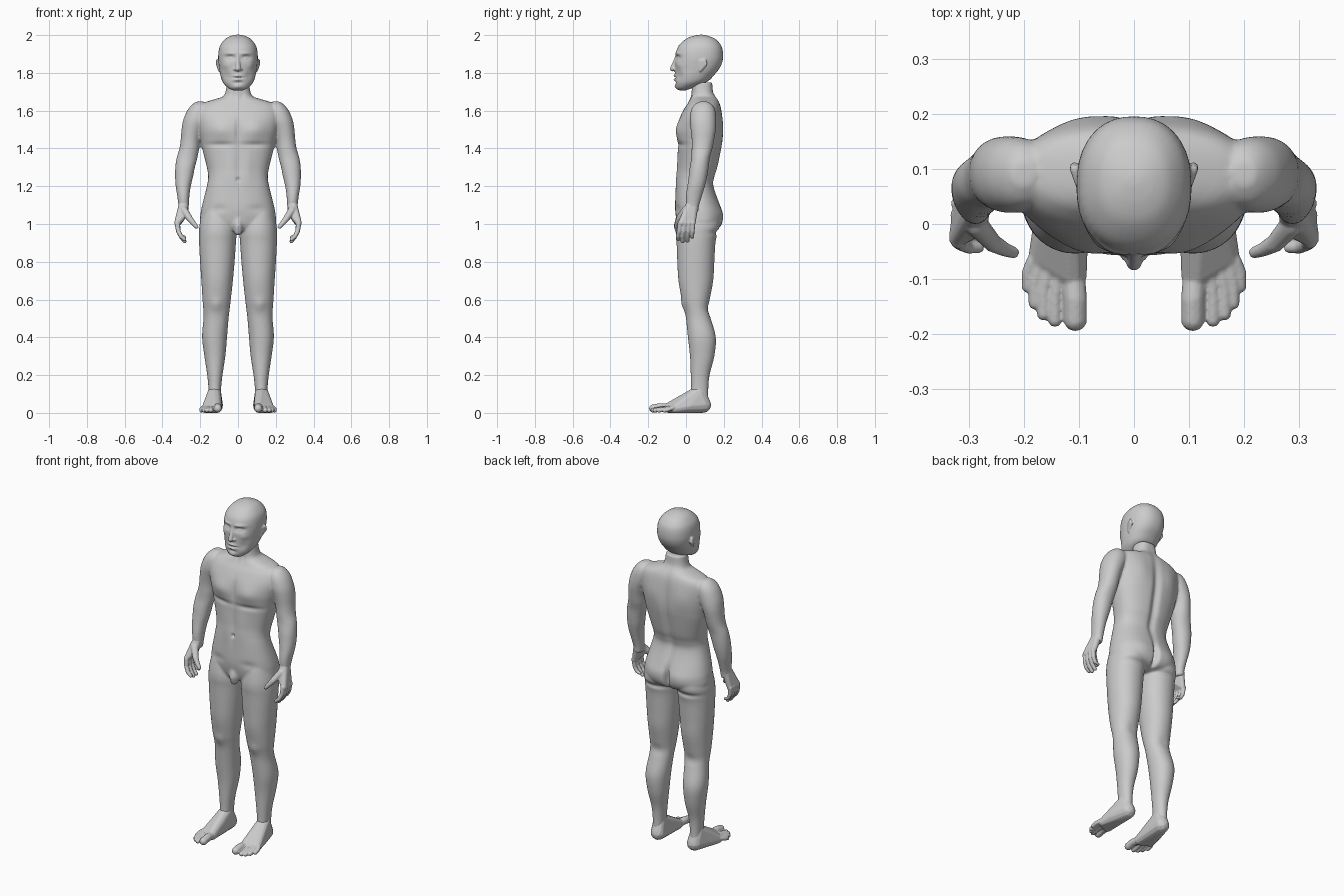
import bpy, bmesh, math
from mathutils import Vector


def loft(bm, rows, power=2.0, sides=40, steps=5):
    """Stack horizontal rings; row = z, x_min, x_max, y_front, y_back."""
    rows = [Vector(r) for r in rows]
    dense = []
    for i in range(len(rows) - 1):
        a, b, c, d = (rows[max(0, min(len(rows) - 1, i + k))] for k in (-1, 0, 1, 2))
        for s in range(steps):
            t = s / steps
            dense.append(0.5 * (2 * b + (c - a) * t + (2 * a - 5 * b + 4 * c - d) * t * t
                                + (3 * b - a - 3 * c + d) * t ** 3))
    dense.append(rows[-1])
    rings = []
    for z, x0, x1, y0, y1 in dense:
        ring = []
        for k in range(sides):
            ang = 2 * math.pi * k / sides
            c, s = math.cos(ang), math.sin(ang)
            px = math.copysign(abs(c) ** (2 / power), c)
            py = math.copysign(abs(s) ** (2 / power), s)
            ring.append(bm.verts.new(((x0 + x1) / 2 + px * (x1 - x0) / 2,
                                      (y0 + y1) / 2 + py * (y1 - y0) / 2, z)))
        rings.append(ring)
    for a, b in zip(rings, rings[1:]):
        for k in range(sides):
            n = (k + 1) % sides
            bm.faces.new((a[k], b[k], b[n], a[n]))
    bm.faces.new(rings[0])
    bm.faces.new(rings[-1][::-1])


def hull(bm, balls):
    """Convex skin around a set of balls (x, y, z, r)."""
    tmp = bmesh.new()
    for x, y, z, r in balls:
        res = bmesh.ops.create_icosphere(tmp, subdivisions=2, radius=r)
        bmesh.ops.translate(tmp, verts=res["verts"], vec=(x, y, z))
    pts = [v.co.copy() for v in tmp.verts]
    tmp.free()
    tmp = bmesh.new()
    for p in pts:
        tmp.verts.new(p)
    res = bmesh.ops.convex_hull(tmp, input=tmp.verts[:])
    bmesh.ops.delete(tmp, geom=[v for v in tmp.verts if not v.link_faces], context="VERTS")
    me = bpy.data.meshes.new("tmp")
    tmp.to_mesh(me)
    tmp.free()
    bm.from_mesh(me)
    bpy.data.meshes.remove(me)


def tube(bm, balls):
    for pair in zip(balls, balls[1:]):
        hull(bm, pair)


def fuse(name, bm, voxel, smooth, front=(), back=()):
    """Mirror, fuse into one skin, then sculpt bumps (x, z, rx, rz, dy)."""
    bmesh.ops.recalc_face_normals(bm, faces=bm.faces[:])
    me = bpy.data.meshes.new(name)
    bm.to_mesh(me)
    bm.free()
    ob = bpy.data.objects.new(name, me)
    bpy.context.collection.objects.link(ob)
    ob.modifiers.new("Mirror", "MIRROR").use_mirror_merge = False
    rm = ob.modifiers.new("Remesh", "REMESH")
    rm.mode, rm.voxel_size = "VOXEL", voxel
    sm = ob.modifiers.new("Smooth", "SMOOTH")
    sm.factor, sm.iterations = 0.5, smooth
    deps = bpy.context.evaluated_depsgraph_get()
    new = bpy.data.meshes.new_from_object(ob.evaluated_get(deps))
    ob.modifiers.clear()
    ob.data = new
    moves = []
    for v in new.vertices:
        ny = v.normal.y
        d = 0.0
        for x, z, rx, rz, dy in (front if ny < 0 else back):
            g = math.exp(-((abs(v.co.x) - x) / rx) ** 2 - ((v.co.z - z) / rz) ** 2)
            d += dy * g * min(1, abs(ny) * 1.6)
        moves.append(d)
    for v, d in zip(new.vertices, moves):
        v.co.y += d
        v.co.z = max(v.co.z, 0.0)
    for p in new.polygons:
        p.use_smooth = True
    return ob


# Torso and neck (half-width rows)
body = bmesh.new()
torso = [(1.75, .058, .03, .14), (1.70, .066, .03, .145), (1.675, .08, .025, .158),
         (1.66, .125, .02, .168), (1.64, .185, .01, .178), (1.61, .215, -.01, .186),
         (1.56, .222, -.033, .192), (1.5, .212, -.045, .196), (1.45, .2, -.046, .195),
         (1.4, .19, -.043, .188), (1.3, .165, -.045, .168), (1.25, .158, -.05, .152),
         (1.2, .165, -.054, .147), (1.1, .19, -.058, .18), (1.05, .199, -.055, .193),
         (1.0, .198, -.045, .188), (.97, .15, -.03, .165), (.955, .07, .0, .12)]
loft(body, [(z, -w, w, f, b) for z, w, f, b in torso], 2.35)
tube(body, [(0, -.03, 1.03, .025), (0, -.04, .99, .026), (0, -.035, .962, .023)])

# Leg
loft(body, [(1.1, .04, .18, -.03, .15), (1.0, .012, .203, -.05, .175),
            (.95, .008, .206, -.054, .166), (.9, .011, .206, -.05, .156),
            (.8, .018, .201, -.046, .15), (.7, .027, .194, -.04, .144),
            (.6, .038, .188, -.022, .126), (.55, .044, .184, -.008, .119),
            (.5, .05, .183, 0, .131), (.4, .058, .19, .01, .158),
            (.3, .067, .178, .021, .15), (.2, .082, .163, .025, .125),
            (.12, .09, .156, .026, .118), (.05, .09, .156, .02, .12)], 2.1)

# Arm
loft(body, [(1.648, .18, .222, .07, .115), (1.63, .16, .245, .042, .14),
            (1.6, .15, .269, .026, .155), (1.55, .16, .29, .02, .16),
            (1.5, .185, .299, .025, .158), (1.45, .2, .303, .03, .15),
            (1.4, .206, .31, .03, .14), (1.35, .215, .325, .028, .127),
            (1.3, .228, .332, .02, .12), (1.25, .238, .333, .014, .112),
            (1.2, .25, .33, .007, .1), (1.15, .257, .322, 0, .085),
            (1.1, .26, .316, 0, .07), (1.06, .264, .315, 0, .064)], 2.1)

# Muscle relief: chest, midline, navel, groin, knee / spine, shoulder blade, cleft, buttock fold
fuse("body", body, .0065, 5,
     front=[(.09, 1.5, .06, .05, -.014), (0, 1.49, .014, .07, .009), (.09, 1.42, .07, .014, .008),
            (0, 1.3, .01, .11, .005), (.05, 1.3, .03, .09, -.005), (0, 1.235, .008, .009, .012),
            (.1, 1.08, .04, .02, .005), (.115, .57, .03, .035, -.008), (.02, 1.675, .012, .02, .004)],
     back=[(0, 1.36, .022, .24, -.016), (.1, 1.53, .055, .07, .007), (0, 1.02, .013, .065, -.035),
           (.09, 1.04, .06, .06, .008), (.1, .955, .08, .014, -.01), (.11, .55, .03, .03, -.004)])

# Head with nose and ears
head = bmesh.new()
skull = [(2.002, .012, .07, .09), (1.995, .04, .035, .12), (1.98, .067, .0, .155),
         (1.95, .092, -.034, .183), (1.92, .102, -.05, .194), (1.88, .105, -.057, .196),
         (1.85, .103, -.059, .19), (1.82, .099, -.058, .175), (1.79, .094, -.058, .15),
         (1.76, .085, -.058, .122), (1.74, .073, -.056, .085), (1.72, .052, -.05, .035),
         (1.708, .03, -.038, .0)]
loft(head, [(z, -w, w, f, b) for z, w, f, b in skull], 2.25)
tube(head, [(0, -.047, 1.892, .01), (0, -.06, 1.85, .012), (0, -.071, 1.822, .0145)])
hull(head, [(.015, -.058, 1.82, .01), (0, -.062, 1.822, .011)])
hull(head, [(.098, .07, 1.862, .008), (.109, .1, 1.866, .008), (.109, .105, 1.845, .008),
            (.098, .075, 1.812, .007)])
fuse("head", head, .004, 3,
     front=[(.042, 1.88, .024, .013, .015), (.042, 1.878, .014, .008, -.008),
            (.042, 1.903, .03, .009, -.006), (.07, 1.84, .02, .018, -.005),
            (.06, 1.785, .02, .025, .006), (0, 1.785, .022, .007, -.008),
            (0, 1.764, .02, .007, -.008), (0, 1.775, .028, .004, .007),
            (0, 1.748, .025, .007, .005), (0, 1.726, .022, .013, -.007)])

# Hands: palm, fingers, thumb
hand = bmesh.new()
hull(hand, [(.288, .025, 1.105, .026), (.29, .042, 1.1, .024), (.322, -.026, 1.005, .016),
            (.315, .036, 1.005, .015), (.285, -.005, 1.05, .018)])
for y, ytip, tip, r in ((-.03, -.043, .918, .0125), (-.007, -.018, .908, .013),
                        (.016, .008, .91, .0125), (.037, .033, .93, .011)):
    tube(hand, [(.321, y, 1.005, r + .002), (.316, (y + ytip) / 2, .962, r),
                (.302, ytip, .935, r - .001), (.283, ytip, tip, r - .002)])
tube(hand, [(.288, .0, 1.075, .022), (.257, -.035, 1.03, .017),
            (.237, -.046, 1.005, .0135), (.22, -.052, .985, .011)])
fuse("hands", hand, .0035, 3)

# Feet: heel to ball, then five toes each
foot = bmesh.new()
hull(foot, [(.12, .092, .042, .042), (.124, .07, .11, .036), (.115, .0, .07, .03),
            (.113, -.09, .027, .028), (.168, -.06, .022, .025), (.15, .01, .035, .033)])
for x0, y0, x1, y1, r in ((.11, -.1, .107, -.174, .022), (.139, -.095, .144, -.175, .013),
                          (.157, -.085, .165, -.164, .0125), (.172, -.075, .181, -.144, .012),
                          (.184, -.065, .194, -.114, .0115)):
    tube(foot, [(x0, y0, .028, r), (x1, (y0 + y1) / 2, r + .008, r), (x1, y1, r + .001, r)])
fuse("feet", foot, .0035, 3)
